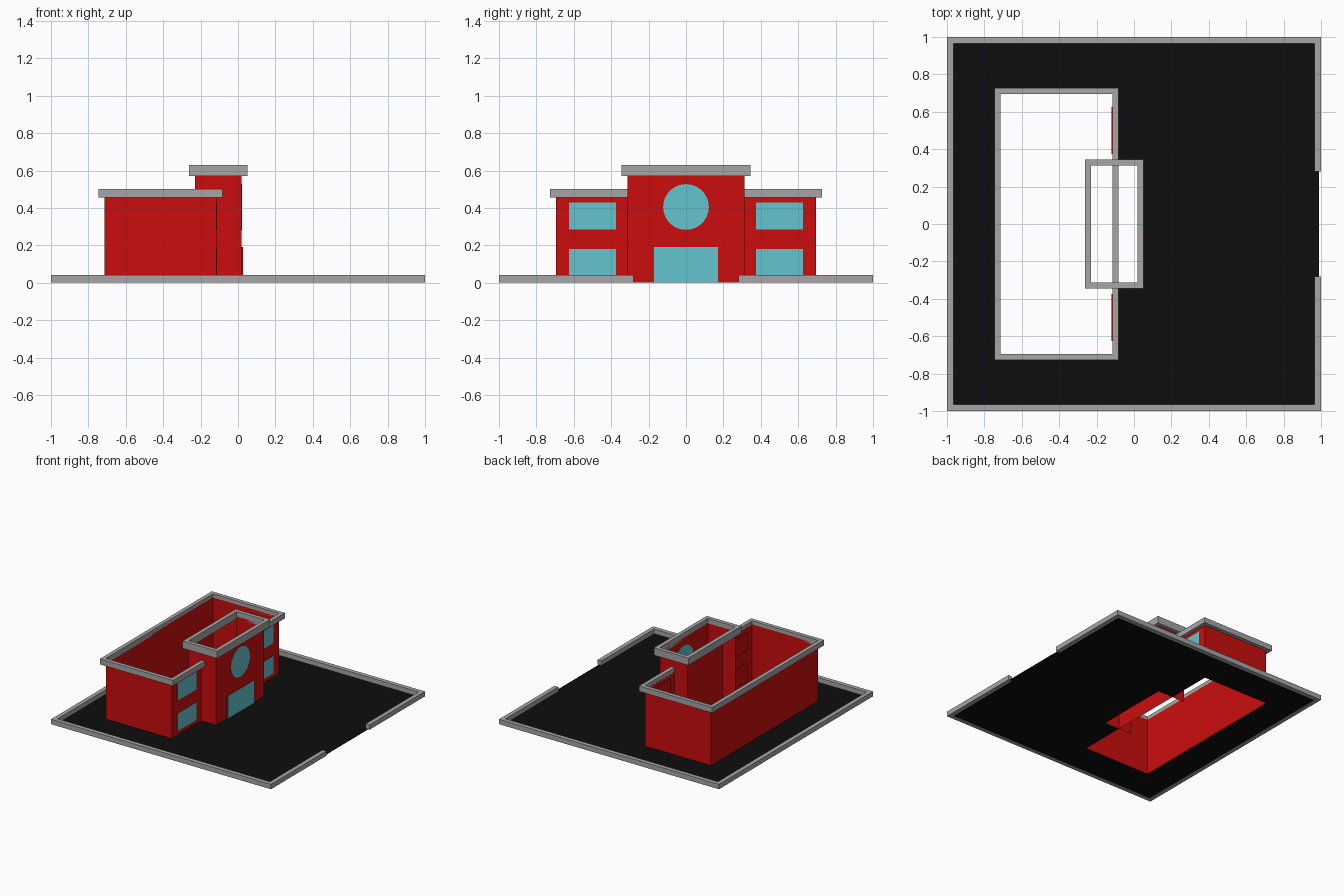
import bpy, bmesh, math
from mathutils import Matrix

cube = bpy.data.objects.get("Cube")
if cube:
    bpy.data.objects.remove(cube)


def material(name, rgb):
    m = bpy.data.materials.new(name)
    m.use_nodes = True
    m.diffuse_color = (*rgb, 1)
    bsdf = next(n for n in m.node_tree.nodes if n.type == 'BSDF_PRINCIPLED')
    bsdf.inputs["Base Color"].default_value = (*rgb, 1)
    return m


RED = material("red wall", (0.6, 0.004, 0.004))
GREY = material("grey trim", (0.38, 0.38, 0.38))
BLUE = material("blue glass", (0.13, 0.56, 0.61))
BLACK = material("black ground", (0.004, 0.004, 0.004))


def finish(name, bm, *mats):
    mesh = bpy.data.meshes.new(name)
    bm.to_mesh(mesh)
    bm.free()
    for m in mats:
        mesh.materials.append(m)
    ob = bpy.data.objects.new(name, mesh)
    bpy.context.collection.objects.link(ob)
    return ob


def add_box(bm, x0, x1, y0, y1, z0, z1):
    place = Matrix.Translation(((x0 + x1) / 2, (y0 + y1) / 2, (z0 + z1) / 2))
    size = Matrix.Diagonal((x1 - x0, y1 - y0, z1 - z0, 1))
    bmesh.ops.create_cube(bm, size=1, matrix=place @ size)


def open_walls(name, path, height, closed):
    """Thin upright walls along a floor plan path."""
    bm = bmesh.new()
    low = [bm.verts.new((x, y, 0)) for x, y in path]
    top = [bm.verts.new((x, y, height)) for x, y in path]
    n = len(path)
    for i in range(n if closed else n - 1):
        j = (i + 1) % n
        bm.faces.new((low[i], low[j], top[j], top[i]))
    return finish(name, bm, RED)


def ring(name, x0, x1, y, z0, z1, t):
    """Square-section rim, t wide, around an inner rectangle."""
    bm = bmesh.new()
    a, b, c = x0 - t, x1 + t, y + t
    outer = [(a, -c), (b, -c), (b, c), (a, c)]
    inner = [(x0, -y), (x1, -y), (x1, y), (x0, y)]
    rows = [[bm.verts.new((px, py, z)) for px, py in loop]
            for loop, z in ((outer, z0), (outer, z1), (inner, z1), (inner, z0))]
    for k in range(4):
        r, s = rows[k], rows[(k + 1) % 4]
        for i in range(4):
            j = (i + 1) % 4
            bm.faces.new((r[i], r[j], s[j], s[i]))
    return finish(name, bm, GREY)


def glazed_panel(name, x0, x1, y0, y1, z0, z1):
    """Shallow panel with glass on its +x face."""
    bm = bmesh.new()
    add_box(bm, x0, x1, y0, y1, z0, z1)
    bm.normal_update()
    for f in bm.faces:
        f.material_index = 1 if f.normal.x > 0.5 else 0
    return finish(name, bm, RED, BLUE)


# Building plan
BACK, FRONT, SIDE = -0.715, -0.115, 0.695
T_BACK, T_FRONT, T_SIDE = -0.23, 0.02, 0.312

# Ground, left open under the building
bm = bmesh.new()
xs = [-0.99, BACK, FRONT, T_FRONT, 0.99]
ys = [-0.99, -SIDE, -T_SIDE, T_SIDE, SIDE, 0.99]
grid = [[bm.verts.new((x, y, 0.002)) for y in ys] for x in xs]
for i in range(len(xs) - 1):
    for j in range(len(ys) - 1):
        hole = (i == 1 and 1 <= j <= 3) or (i == 2 and j == 2)
        if not hole:
            bm.faces.new((grid[i][j], grid[i + 1][j],
                          grid[i + 1][j + 1], grid[i][j + 1]))
finish("ground", bm, BLACK)

# Kerb with an entrance gap on the +x side
W, H, GAP = 0.035, 0.04, 0.28
bm = bmesh.new()
add_box(bm, -1, -1 + W, -1 + W, 1 - W, 0, H)
for s in (-1, 1):
    ya, yb = sorted((s, s * (1 - W)))
    add_box(bm, -1, 1, ya, yb, 0, H)
    ya, yb = sorted((s * GAP, s * (1 - W)))
    add_box(bm, 1 - W, 1, ya, yb, 0, H)
finish("kerb", bm, GREY)

# Roofless walls
open_walls("main_walls", [(BACK, -SIDE), (FRONT, -SIDE), (FRONT, SIDE), (BACK, SIDE)],
           0.47, True)
open_walls("tower_walls", [(T_BACK, -T_SIDE), (T_FRONT, -T_SIDE),
                           (T_FRONT, T_SIDE), (T_BACK, T_SIDE)], 0.59, False)

# Roof rims
ring("main_rim", BACK, FRONT, SIDE, 0.455, 0.5, 0.032)
ring("tower_rim", T_BACK, T_FRONT, T_SIDE, 0.57, 0.63, 0.032)

# Windows, two on each wing
for side, s in (("left", 1), ("right", -1)):
    ya, yb = sorted((s * 0.375, s * 0.625))
    for level, z0, z1 in (("lower", 0.035, 0.18), ("upper", 0.285, 0.43)):
        glazed_panel(f"{level}_window_{side}", FRONT - 0.006, FRONT + 0.002,
                     ya, yb, z0, z1)

# Door and round window on the tower
glazed_panel("door", T_FRONT - 0.001, T_FRONT + 0.008, -0.172, 0.172, 0.002, 0.19)
bm = bmesh.new()
bmesh.ops.create_cone(bm, cap_ends=True, segments=48, radius1=0.122, radius2=0.122,
                      depth=0.005, matrix=Matrix.Translation((T_FRONT, 0, 0.405))
                      @ Matrix.Rotation(math.pi / 2, 4, 'Y'))
finish("round_window", bm, BLUE)
